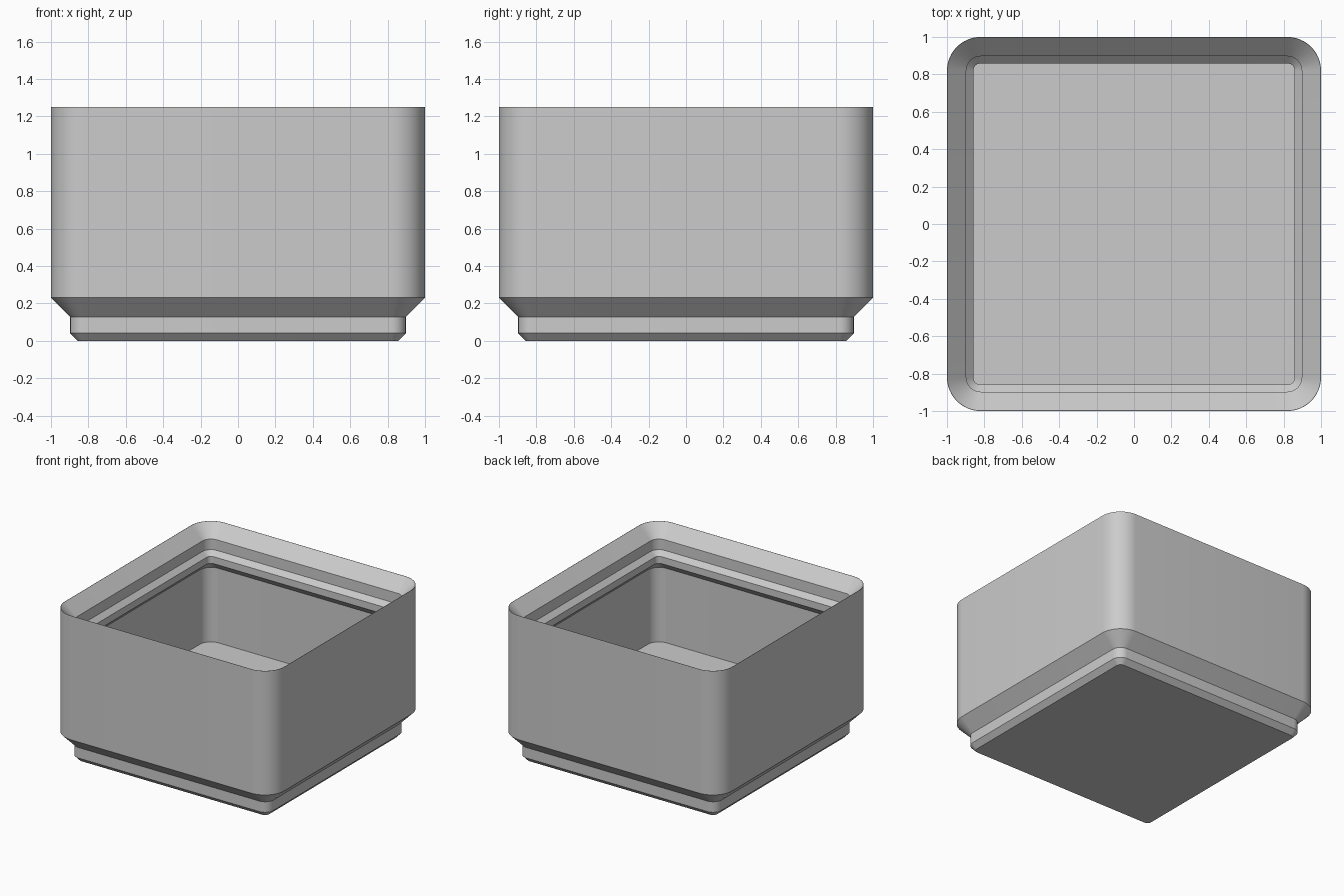
import bpy, bmesh, math

if "Cube" in bpy.data.objects:
    bpy.data.objects.remove(bpy.data.objects["Cube"])

grey = bpy.data.materials.new("plain grey")
grey.diffuse_color = (0.6, 0.6, 0.6, 1.0)
grey.use_nodes = True
grey.node_tree.nodes["Principled BSDF"].inputs["Base Color"].default_value = grey.diffuse_color

RADIUS = 0.18   # outer corner radius
STEPS = 12      # segments per rounded corner


def rounded_square(bm, half, z):
    """Ring of vertices; corner arcs stay concentric with the outer wall."""
    c, r = 1.0 - RADIUS, half - (1.0 - RADIUS)
    ring = []
    for q in range(4):
        mid = math.radians(45 + 90 * q)
        cx, cy = math.copysign(c, math.cos(mid)), math.copysign(c, math.sin(mid))
        for i in range(STEPS + 1):
            a = math.radians(90 * q + 90 * i / STEPS)
            ring.append(bm.verts.new((cx + r * math.cos(a), cy + r * math.sin(a), z)))
    return ring


# Cross-section as (half width, height), from underside to inner floor
profile = [
    (0.858, 0.0), (0.897, 0.041), (0.897, 0.127), (1.0, 0.231),   # stepped foot
    (1.0, 1.25), (0.998, 1.25),                                   # outer wall, rim
    (0.897, 1.149), (0.897, 1.062), (0.859, 1.024),               # stacking lip
    (0.859, 0.967), (0.922, 0.904),                               # lip underside
    (0.922, 0.292),                                               # inner wall
]

bm = bmesh.new()
rings = [rounded_square(bm, h, z) for h, z in profile]
for low, high in zip(rings, rings[1:]):
    n = len(low)
    for i in range(n):
        j = (i + 1) % n
        bm.faces.new((low[i], low[j], high[j], high[i]))
bm.faces.new(reversed(rings[0]))   # underside
bm.faces.new(rings[-1])            # inner floor
bmesh.ops.recalc_face_normals(bm, faces=bm.faces)

mesh = bpy.data.meshes.new("storage_bin")
bm.to_mesh(mesh)
bm.free()
mesh.materials.append(grey)
storage_bin = bpy.data.objects.new("storage_bin", mesh)
bpy.context.collection.objects.link(storage_bin)
bpy.context.view_layer.objects.active = storage_bin
storage_bin.select_set(True)
bpy.ops.object.shade_smooth_by_angle(angle=math.radians(30))
